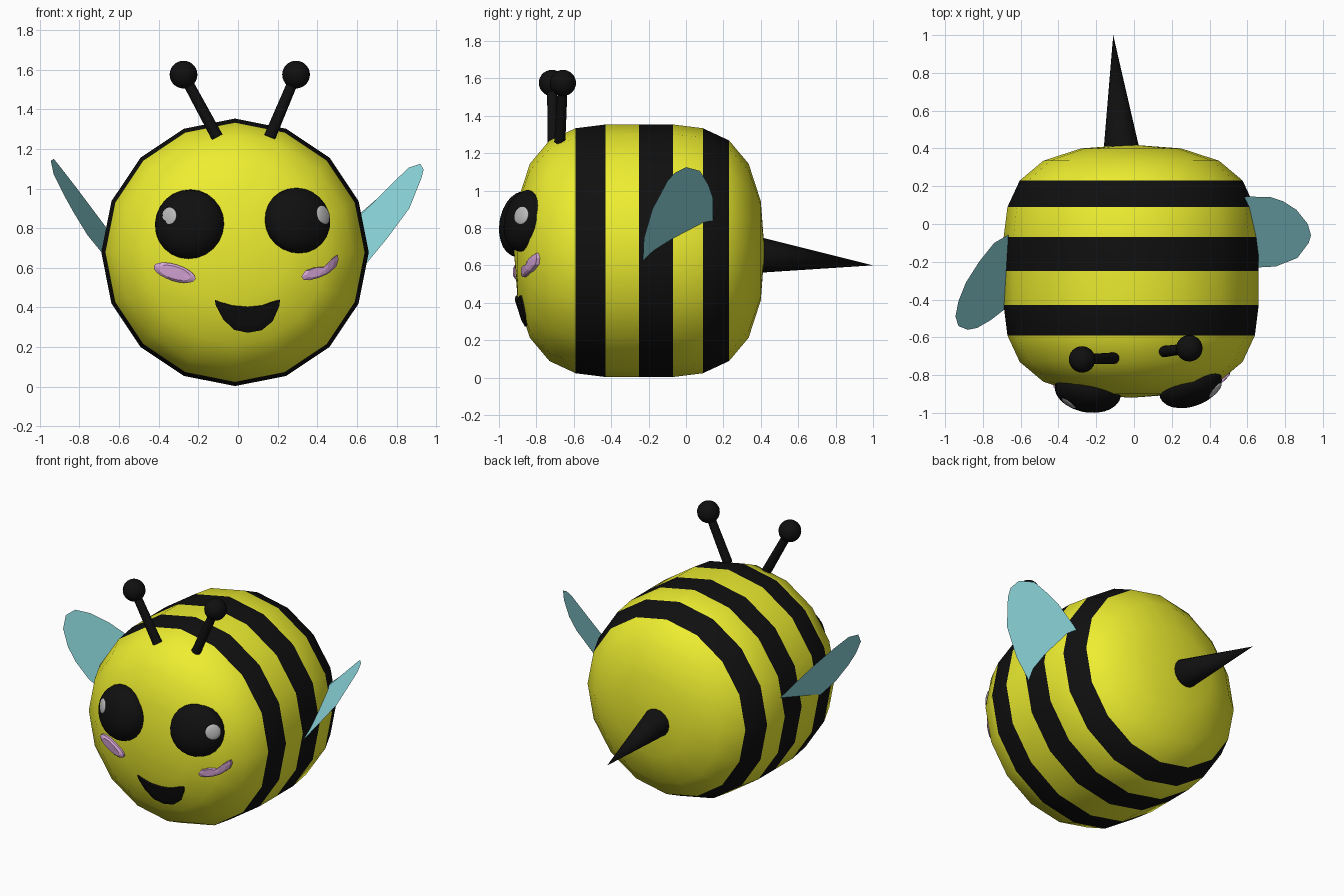
import bpy, bmesh, math
from mathutils import Vector

if "Cube" in bpy.data.objects:
    bpy.data.objects.remove(bpy.data.objects["Cube"])

CX, CY, CZ = -0.015, -0.25, 0.678
# half profile of the body: distance from middle along y, radius
HALF = [(0.67, 0), (0.65, 0.265), (0.585, 0.465), (0.48, 0.59), (0.34, 0.655), (0.18, 0.675)]
SIDES = 16


def mat(name, r, g, b):
    m = bpy.data.materials.new(name)
    m.diffuse_color = (r, g, b, 1)
    m.use_nodes = True
    m.node_tree.nodes["Principled BSDF"].inputs["Base Color"].default_value = m.diffuse_color
    return m


YELLOW = mat("yellow", 0.85, 0.85, 0.03)
BLACK = mat("black", 0.005, 0.005, 0.005)
WING = mat("wing_blue", 0.28, 0.72, 0.76)
PINK = mat("pink", 0.68, 0.38, 0.68)
GREY = mat("glint", 0.5, 0.5, 0.5)


def make(name, bm, *mats, smooth=True):
    bmesh.ops.recalc_face_normals(bm, faces=bm.faces)
    me = bpy.data.meshes.new(name)
    bm.to_mesh(me)
    bm.free()
    for m in mats:
        me.materials.append(m)
    for p in me.polygons:
        p.use_smooth = smooth
    ob = bpy.data.objects.new(name, me)
    bpy.context.collection.objects.link(ob)
    return ob


def ellipsoid(name, loc, normal, radii, m):
    # local z follows the normal, local y stays upright
    bm = bmesh.new()
    bmesh.ops.create_uvsphere(bm, u_segments=24, v_segments=14, radius=1)
    bmesh.ops.scale(bm, vec=radii, verts=bm.verts)
    ob = make(name, bm, m)
    ob.rotation_euler = Vector(normal).to_track_quat('Z', 'Y').to_euler()
    ob.location = loc


def cone(name, a, b, r1, r2, m):
    a, b = Vector(a), Vector(b)
    bm = bmesh.new()
    bmesh.ops.create_cone(bm, cap_ends=True, segments=16, radius1=r1, radius2=r2, depth=(b - a).length)
    bmesh.ops.remove_doubles(bm, verts=bm.verts, dist=1e-5)
    ob = make(name, bm, m)
    ob.rotation_euler = (b - a).to_track_quat('Z', 'Y').to_euler()
    ob.location = (a + b) / 2
    bpy.context.view_layer.objects.active = ob
    ob.select_set(True)
    bpy.ops.object.shade_smooth_by_angle(angle=math.radians(40))
    ob.select_set(False)


def front_y(x, z):
    # y of the front surface of the body above a point of the xz plane
    r = math.hypot(x - CX, z - CZ)
    for (d0, r0), (d1, r1) in zip(HALF, HALF[1:]):
        if r <= r1:
            return CY - (d0 + (d1 - d0) * (r - r0) / (r1 - r0))
    return CY


def patch(name, outline, lift, m):
    # raised shape that follows the face
    n = len(outline)
    cx = sum(p[0] for p in outline) / n
    cz = sum(p[1] for p in outline) / n
    bm = bmesh.new()
    rings = []
    for s, h in ((1, -0.02), (1, lift * 0.6), (0.75, lift), (0.4, lift)):
        ring = []
        for x, z in outline:
            px, pz = cx + (x - cx) * s, cz + (z - cz) * s
            ring.append(bm.verts.new((px, front_y(px, pz) - h, pz)))
        rings.append(ring)
    for a, b in zip(rings, rings[1:]):
        for i in range(n):
            j = (i + 1) % n
            bm.faces.new((a[i], a[j], b[j], b[i]))
    mid = bm.verts.new((cx, front_y(cx, cz) - lift, cz))
    for i in range(n):
        bm.faces.new((rings[-1][i], rings[-1][(i + 1) % n], mid))
    make(name, bm, m, smooth=False)


# body: 16-sided barrel with rounded ends and three black bands
profile = [(-d, r) for d, r in HALF] + [(d, r) for d, r in reversed(HALF)]
profile.insert(len(HALF), (0, 0.675))
bm = bmesh.new()
rings = []
for d, r in profile:
    if r == 0:
        rings.append([bm.verts.new((CX, CY + d, CZ))] * SIDES)
    else:
        rings.append([bm.verts.new((CX + r * math.sin(2 * math.pi * k / SIDES), CY + d,
                                    CZ + r * math.cos(2 * math.pi * k / SIDES))) for k in range(SIDES)])
for i, (a, b) in enumerate(zip(rings, rings[1:])):
    for k in range(SIDES):
        j = (k + 1) % SIDES
        quad = list(dict.fromkeys((a[k], a[j], b[j], b[k])))
        f = bm.faces.new(quad)
        f.material_index = 1 if i in (4, 6, 8) else 0
make("striped_body", bm, YELLOW, BLACK)

# eyes and their glints
ellipsoid("left_eye", (-0.245, -0.885, 0.82), (-0.18, -1, 0.16), (0.177, 0.177, 0.11), BLACK)
ellipsoid("right_eye", (0.30, -0.862, 0.838), (0.35, -1, 0.22), (0.172, 0.168, 0.1), BLACK)
ellipsoid("left_eye_glint", (-0.352, -0.94, 0.857), (-0.65, -0.75, 0.2), (0.054, 0.05, 0.014), GREY)
ellipsoid("right_eye_glint", (0.428, -0.88, 0.865), (0.72, -0.65, 0.2), (0.05, 0.05, 0.014), GREY)

# cheeks
oval = []
for k in range(20):
    t = 2 * math.pi * k / 20
    u, v, c, s = 0.11 * math.cos(t), 0.042 * math.sin(t), math.cos(-0.3), math.sin(-0.3)
    oval.append((-0.32 + u * c - v * s, 0.575 + u * s + v * c))
patch("left_cheek", oval, 0.025, PINK)
patch("right_cheek", [(0.32, 0.555), (0.34, 0.585), (0.385, 0.602), (0.43, 0.604), (0.465, 0.625), (0.485, 0.655),
                      (0.503, 0.665), (0.507, 0.64), (0.495, 0.605), (0.455, 0.57), (0.41, 0.55), (0.36, 0.537),
                      (0.33, 0.54)], 0.02, PINK)

# mouth
patch("mouth", [(-0.117, 0.438), (-0.08, 0.425), (-0.03, 0.41), (0.05, 0.403), (0.12, 0.41), (0.17, 0.428),
                (0.213, 0.44), (0.208, 0.405), (0.175, 0.33), (0.12, 0.285), (0.05, 0.272), (-0.02, 0.287),
                (-0.075, 0.34), (-0.112, 0.41)], 0.015, BLACK)

# antennae
for side, base, tip in (("left", (-0.105, -0.71, 1.26), (-0.275, -0.717, 1.575)),
                        ("right", (0.16, -0.675, 1.26), (0.293, -0.658, 1.575))):
    cone(side + "_antenna_stalk", base, tip, 0.03, 0.026, BLACK)
    ellipsoid(side + "_antenna_ball", tip, (0, 0, 1), (0.07, 0.07, 0.07), BLACK)

# stinger
cone("stinger", (-0.067, 0.40, 0.654), (-0.11, 1.0, 0.60), 0.094, 0.0, BLACK)

# wings: thin flat sheets piercing the body
WINGS = {
    "right_wing": [(0.60, -0.23, 0.565), (0.655, -0.23, 0.63), (0.75, -0.225, 0.745), (0.865, -0.18, 0.9),
                   (0.925, -0.1, 1.05), (0.937, -0.06, 1.095), (0.92, 0, 1.125), (0.86, 0.075, 1.105),
                   (0.79, 0.12, 1.03), (0.72, 0.143, 0.965), (0.60, 0.145, 0.86), (0.55, 0.14, 0.8)],
    "left_wing": [(-0.60, -0.39, 0.565), (-0.67, -0.44, 0.655), (-0.76, -0.51, 0.765), (-0.83, -0.55, 0.88),
                  (-0.88, -0.56, 0.97), (-0.93, -0.54, 1.07), (-0.945, -0.49, 1.14), (-0.93, -0.41, 1.15),
                  (-0.89, -0.31, 1.1), (-0.82, -0.2, 1.01), (-0.74, -0.1, 0.9), (-0.67, -0.06, 0.81),
                  (-0.58, -0.02, 0.67)],
}
for name, pts in WINGS.items():
    bm = bmesh.new()
    bm.faces.new([bm.verts.new(p) for p in pts])
    make(name, bm, WING, smooth=False)
